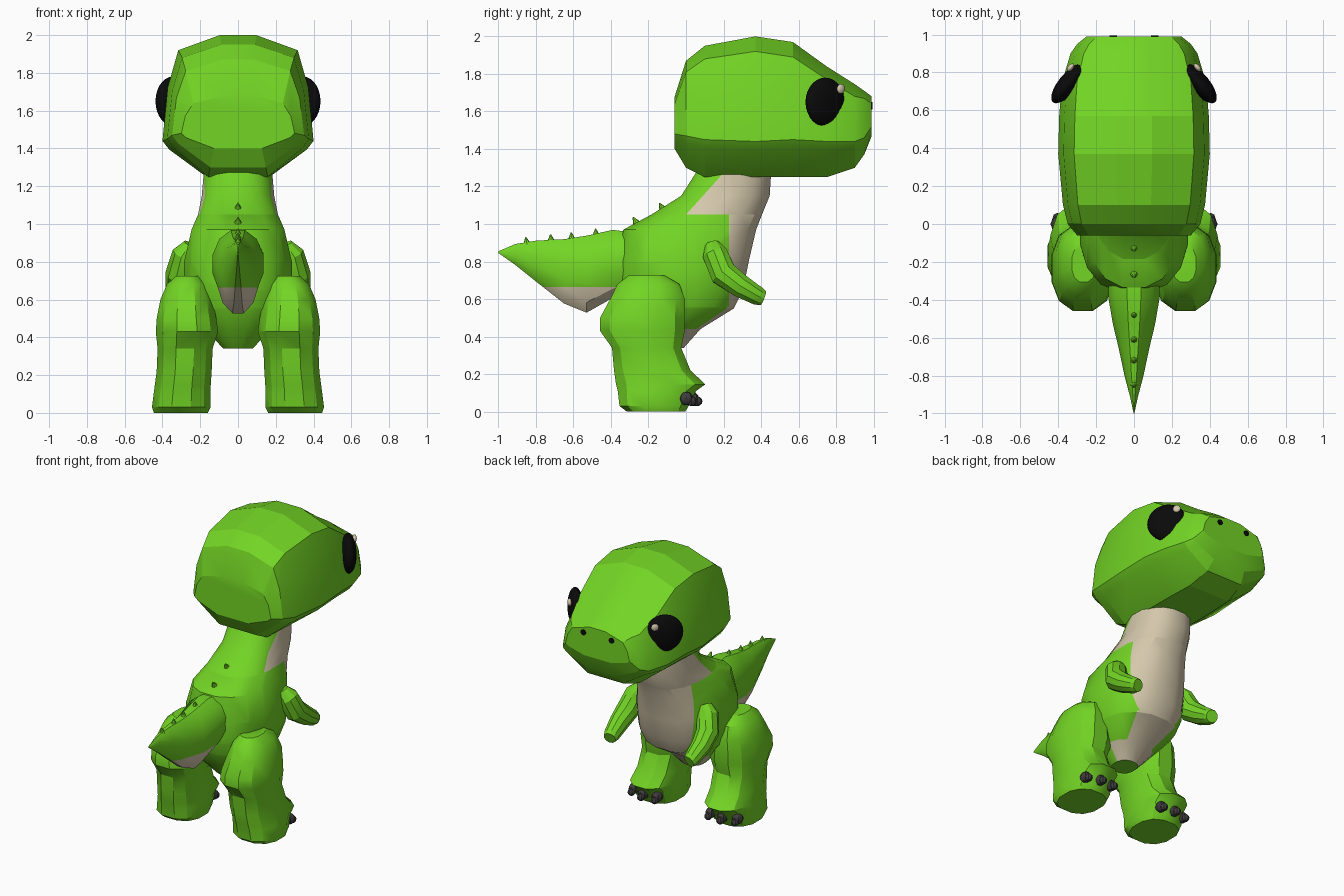
import bpy, bmesh
from math import radians, cos, sin, pi
from mathutils import Vector, Matrix

cube = bpy.data.objects.get("Cube")
if cube:
    bpy.data.objects.remove(cube, do_unlink=True)


def material(name, rgb):
    m = bpy.data.materials.new(name)
    m.use_nodes = True
    m.diffuse_color = (*rgb, 1)
    m.node_tree.nodes["Principled BSDF"].inputs["Base Color"].default_value = (*rgb, 1)
    return m


GREEN = material("skin green", (0.17, 0.66, 0.018))
CREAM = material("belly cream", (0.66, 0.58, 0.41))
BLACK = material("eye black", (0.003, 0.003, 0.003))
GREY = material("claw grey", (0.05, 0.045, 0.048))


def finish(name, bm, mats, mirror=False, angle=30):
    bmesh.ops.recalc_face_normals(bm, faces=bm.faces)
    me = bpy.data.meshes.new(name)
    bm.to_mesh(me)
    bm.free()
    ob = bpy.data.objects.new(name, me)
    bpy.context.collection.objects.link(ob)
    for m in mats:
        me.materials.append(m)
    bpy.ops.object.select_all(action="DESELECT")
    ob.select_set(True)
    bpy.context.view_layer.objects.active = ob
    bpy.ops.object.shade_smooth_by_angle(angle=radians(angle))
    if mirror:
        mod = ob.modifiers.new("mirror", "MIRROR")
        mod.use_mirror_merge = False
    return ob


def loft(rings):
    """Skin a list of equal-length point rings and cap both ends."""
    bm = bmesh.new()
    loops = [[bm.verts.new(p) for p in r] for r in rings]
    n = len(loops[0])
    for a, b in zip(loops, loops[1:]):
        for i in range(n):
            j = (i + 1) % n
            bm.faces.new((a[i], a[j], b[j], b[i]))
    bm.faces.new(loops[0])
    bm.faces.new(loops[-1])
    return bm


def oval(x0, x1, v0, v1, place, n=12, power=0.85):
    """Rounded ring spanning x0..x1 and v0..v1."""
    def soft(t):
        return abs(t) ** power * (1 if t > 0 else -1)
    pts = []
    for i in range(n):
        a = 2 * pi * (i + 0.5) / n
        x = (x0 + x1) / 2 + soft(cos(a)) * (x1 - x0) / 2
        v = (v0 + v1) / 2 + soft(sin(a)) * (v1 - v0) / 2
        pts.append(place(x, v))
    return pts


def cut(bm, co, no):
    bmesh.ops.bisect_plane(bm, geom=bm.verts[:] + bm.edges[:] + bm.faces[:],
                           plane_co=co, plane_no=no)


def paint(bm, rule):
    for f in bm.faces:
        f.material_index = int(rule(f.calc_center_median()))


def ball(bm, centre, scale, turn=0, seg=12, rings=8):
    mat = (Matrix.Translation(centre) @ Matrix.Rotation(radians(turn), 4, "Z")
           @ Matrix.Diagonal((*scale, 1)))
    bmesh.ops.create_uvsphere(bm, u_segments=seg, v_segments=rings, radius=1, matrix=mat)


# Head: sections along y as (y, half width, bottom, jaw crease, shoulder, top)
HEAD = [(-0.06, 0.30, 1.40, 1.47, 1.64, 1.68), (0.0, 0.35, 1.30, 1.46, 1.81, 1.87),
        (0.1, 0.375, 1.25, 1.44, 1.88, 1.95), (0.37, 0.40, 1.25, 1.43, 1.92, 2.0),
        (0.57, 0.395, 1.25, 1.44, 1.89, 1.97), (0.75, 0.38, 1.25, 1.43, 1.77, 1.84),
        (0.9, 0.335, 1.30, 1.43, 1.68, 1.745), (0.95, 0.30, 1.37, 1.45, 1.67, 1.71),
        (0.99, 0.25, 1.47, 1.51, 1.64, 1.68)]
rings = []
for y, w, bottom, crease, shoulder, top in HEAD:
    half = [(0.42 * w, bottom), (0.91 * w, crease - 0.2 * (crease - bottom)),
            (w, crease + 0.01), (0.93 * w, crease + 0.6 * (shoulder - crease)),
            (0.79 * w, shoulder), (0.24 * w, top)]
    rings.append([(x, y, z) for x, z in half] + [(-x, y, z) for x, z in reversed(half)])
finish("head", loft(rings), [GREEN], angle=18)

# Body: horizontal rings as (z, back, front, half width)
BODY = [(1.32, 0.08, 0.46, 0.18), (1.15, -0.03, 0.45, 0.195), (1.05, -0.19, 0.41, 0.215),
        (0.97, -0.34, 0.38, 0.25), (0.8, -0.37, 0.34, 0.29), (0.65, -0.36, 0.31, 0.29),
        (0.55, -0.33, 0.26, 0.26), (0.44, -0.27, 0.08, 0.17), (0.34, -0.18, -0.01, 0.08)]
bm = loft([oval(-w, w, b, f, lambda x, y, z=z: (x, y, z), n=16) for z, b, f, w in BODY])
for co, no in [((0, 0, 1.05), (0, 0, 1)), ((0, 0, 1.05), (0, 1, -0.9)),
               ((0, 0.23, 0), (0, 1, 0)), ((0, 0, 0.56), (0, 0, 1))]:
    cut(bm, co, no)


def belly(c):
    if c.z > 1.05:
        return c.y > 0.9 * (c.z - 1.05)
    if c.z > 0.56:
        return c.y > 0.23
    return abs(c.x) < 0.15 and c.y > -0.06


paint(bm, belly)
finish("body", bm, [GREEN, CREAM])

# Tail: upright rings as (y, bottom, top, half width)
TAIL = [(-0.28, 0.64, 0.96, 0.14), (-0.39, 0.60, 0.975, 0.14), (-0.53, 0.52, 0.945, 0.115),
        (-0.65, 0.57, 0.925, 0.085), (-0.8, 0.69, 0.915, 0.052),
        (-0.91, 0.78, 0.895, 0.022), (-1.0, 0.845, 0.855, 0.002)]
bm = loft([oval(-w, w, lo, hi, lambda x, z, y=y: (x, y, z), power=1)
           for y, lo, hi, w in TAIL])
cut(bm, (0, 0, 0.665), (0, 0, 1))
paint(bm, lambda c: c.z < 0.665)
finish("tail", bm, [GREEN, CREAM])

# Spikes down the back, tipped to follow the slope
bm = bmesh.new()
for y, z, lean in [(-0.13, 1.09, 30), (-0.27, 1.015, 30), (-0.48, 0.95, 5),
                   (-0.61, 0.93, 5), (-0.72, 0.92, 5), (-0.85, 0.905, 10)]:
    spin = Matrix.Rotation(radians(lean), 4, "X")
    bmesh.ops.create_cone(bm, cap_ends=True, segments=8, radius1=0.026, radius2=0.003,
                          depth=0.05, matrix=Matrix.Translation((0, y, z)) @ spin)
finish("back_spikes", bm, [GREEN])

# Legs: horizontal rings as (z, back, front, inner, outer)
LEG = [(0.725, -0.31, -0.11, 0.2, 0.33), (0.68, -0.37, -0.03, 0.16, 0.38),
       (0.6, -0.41, 0, 0.13, 0.415), (0.5, -0.465, 0, 0.11, 0.435),
       (0.43, -0.465, 0, 0.10, 0.44), (0.34, -0.40, -0.02, 0.13, 0.43),
       (0.22, -0.39, 0.03, 0.135, 0.435), (0.145, -0.38, 0.11, 0.14, 0.445),
       (0.11, -0.37, 0.06, 0.14, 0.45), (0.03, -0.36, 0.02, 0.14, 0.46),
       (0, -0.32, 0, 0.155, 0.45)]
bm = loft([oval(i, o, b, f, lambda x, y, z=z: (x, y, z)) for z, b, f, i, o in LEG])
finish("legs", bm, [GREEN], mirror=True)

# Toe claws: a knuckle and a smaller tip each
bm = bmesh.new()
for x, y in [(0.21, 0.02), (0.31, 0.03), (0.405, 0.0)]:
    ball(bm, (x, y, 0.07), (0.036, 0.04, 0.036), seg=8, rings=6)
    ball(bm, (x, y + 0.03, 0.055), (0.026, 0.028, 0.026), seg=8, rings=6)
finish("toe_claws", bm, [GREY], mirror=True)

# Arms: tube through shoulder, elbow and hand
ARM = [((0.25, 0.14, 0.89), 0.04), ((0.28, 0.155, 0.84), 0.07), ((0.31, 0.20, 0.735), 0.075),
       ((0.32, 0.29, 0.67), 0.065), ((0.315, 0.385, 0.615), 0.052), ((0.31, 0.41, 0.605), 0.042)]
path = [Vector(p) for p, r in ARM]
rings = []
for k, (p, r) in enumerate(ARM):
    along = (path[min(k + 1, len(path) - 1)] - path[max(k - 1, 0)]).normalized()
    side = Vector((1, 0, 0)) - along * along.x
    side.normalize()
    up = along.cross(side)
    rings.append([path[k] + r * (cos(a) * side + sin(a) * up)
                  for a in (2 * pi * i / 10 for i in range(10))])
finish("arms", loft(rings), [GREEN], mirror=True)

# Eyes with a small glint
bm = bmesh.new()
ball(bm, (0.345, 0.742, 1.65), (0.052, 0.13, 0.13), turn=40, seg=20, rings=14)
finish("eyes", bm, [BLACK], mirror=True, angle=60)
bm = bmesh.new()
ball(bm, (0.335, 0.826, 1.72), (0.014, 0.026, 0.026), turn=40)
finish("eye_glints", bm, [CREAM], mirror=True, angle=60)

# Nostrils: thin discs on the muzzle
bm = bmesh.new()
flat = Matrix.Translation((0.11, 0.991, 1.63)) @ Matrix.Rotation(pi / 2, 4, "X")
bmesh.ops.create_cone(bm, cap_ends=True, segments=12, radius1=0.02, radius2=0.02,
                      depth=0.008, matrix=flat)
finish("nostrils", bm, [BLACK], mirror=True)
